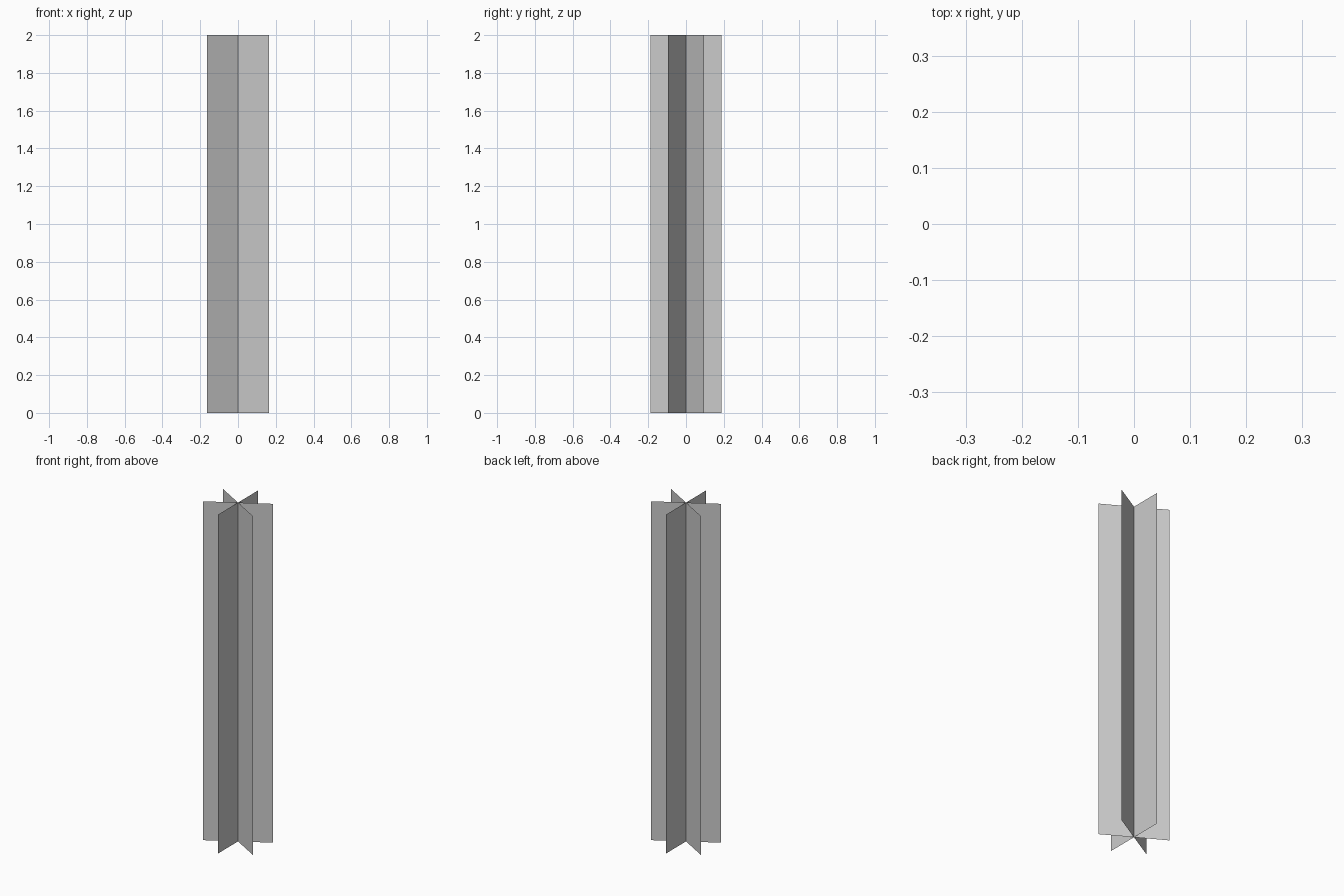
import bpy
import math

if "Cube" in bpy.data.objects:
    bpy.data.objects.remove(bpy.data.objects["Cube"])

HEIGHT = 2.0
HALF_WIDTH = 0.188


def upright_card(name, angle):
    """Single flat sheet standing on the ground, passing through the z axis."""
    x, y = HALF_WIDTH * math.cos(angle), HALF_WIDTH * math.sin(angle)
    mesh = bpy.data.meshes.new(name)
    mesh.from_pydata(
        [(-x, -y, 0), (x, y, 0), (x, y, HEIGHT), (-x, -y, HEIGHT)],
        [], [(0, 1, 2, 3)])
    obj = bpy.data.objects.new(name, mesh)
    bpy.context.collection.objects.link(obj)
    return obj


# Three crossed cards, 60 degrees apart
for i in range(3):
    upright_card(f"crossed_card_{i + 1}", math.radians(30 + 60 * i))
